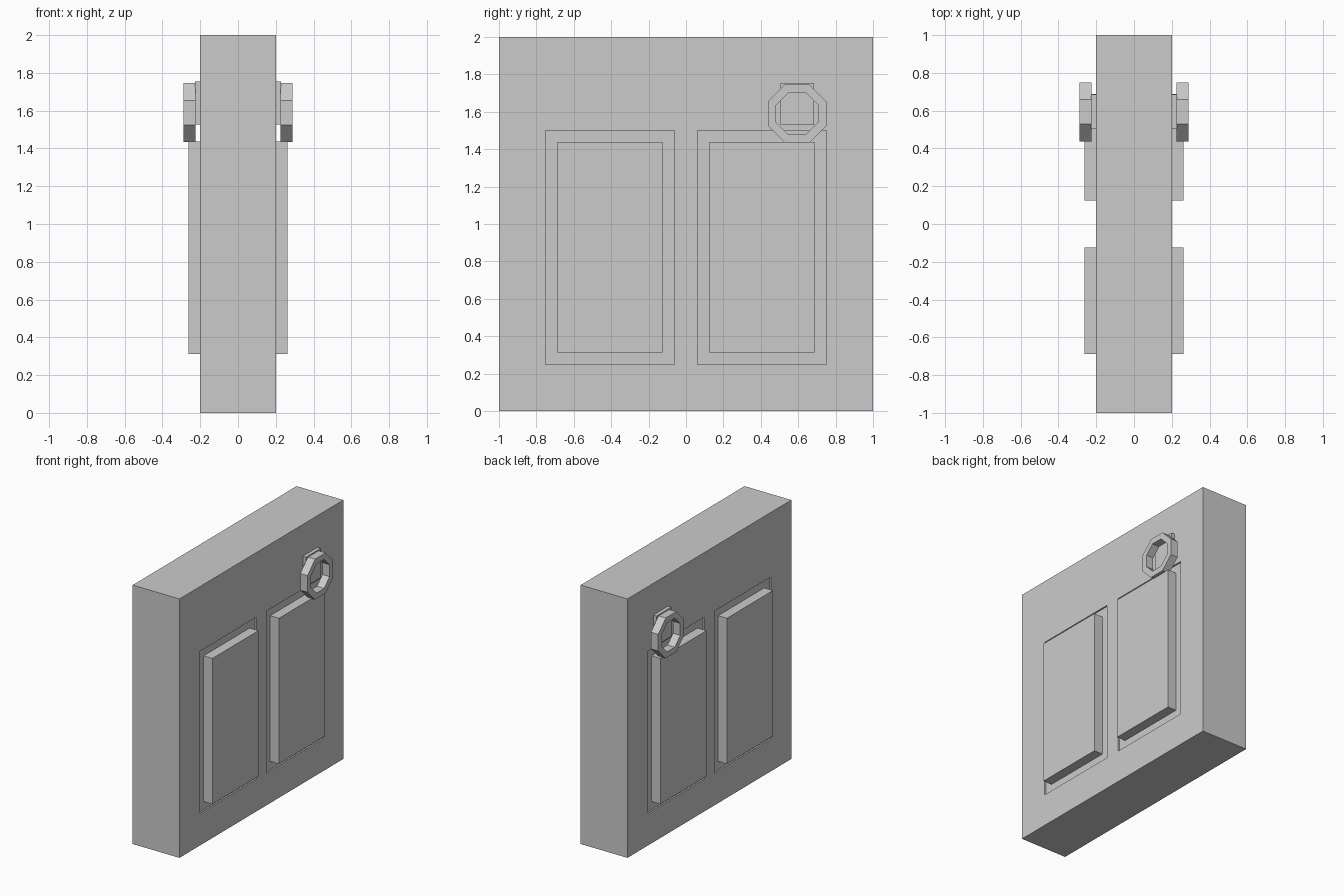
import bpy, bmesh, math
from mathutils import Vector

if "Cube" in bpy.data.objects:
    bpy.data.objects.remove(bpy.data.objects["Cube"])

HALF, FLOOR, RAISED = 0.2, 0.1875, 0.2625   # slab face, recess floor, panel face


def finish(name, bm):
    bmesh.ops.recalc_face_normals(bm, faces=bm.faces)
    mesh = bpy.data.meshes.new(name)
    bm.to_mesh(mesh)
    bm.free()
    obj = bpy.data.objects.new(name, mesh)
    bpy.context.collection.objects.link(obj)
    return obj


def box_bm(lo, hi):
    bm = bmesh.new()
    bmesh.ops.create_cube(bm, size=1)
    for v in bm.verts:
        v.co = [(a + b) / 2 + c * (b - a) for a, b, c in zip(lo, hi, v.co)]
    return bm


def mirrored(obj):
    # repeat the part on the other face of the slab
    obj.modifiers.new("mirror_x", 'MIRROR')
    return obj


# Door slab, with two shallow recesses on each face
bm = box_bm((-HALF, -1, 0), (HALF, 1, 2))
cuts = [((0, y, 0), (0, 1, 0)) for y in (-0.75, -0.0625, 0.0625, 0.75)]
cuts += [((0, 0, z), (0, 0, 1)) for z in (0.25, 1.5)]
for co, no in cuts:
    bmesh.ops.bisect_plane(bm, geom=bm.verts[:] + bm.edges[:] + bm.faces[:],
                           plane_co=co, plane_no=no)
recesses = []
for f in bm.faces:
    c = f.calc_center_median()
    if abs(f.normal.x) > 0.9 and 0.25 < c.z < 1.5 and 0.0625 < abs(c.y) < 0.75:
        recesses.append(f)
for f in bmesh.ops.extrude_discrete_faces(bm, faces=recesses)['faces']:
    for v in f.verts:
        v.co.x = math.copysign(FLOOR, v.co.x)
finish("door_slab", bm)

# Raised panels inside the recesses
for name, y0, y1 in (("front_panel", -0.6875, -0.125), ("rear_panel", 0.125, 0.6875)):
    mirrored(finish(name, box_bm((FLOOR, y0, 0.3125), (RAISED, y1, 1.4375))))

# Handle mounting plate
mirrored(finish("handle_mount", box_bm((HALF, 0.505, 1.528), (0.228, 0.685, 1.755))))

# Octagonal ring handle
bm = bmesh.new()
centre = Vector((0, 0.594, 1.59))
profile = [(0.226, 0.156), (0.288, 0.156), (0.288, 0.112), (0.226, 0.112)]
rings = []
for i in range(8):
    a = math.radians(22.5 + 45 * i)
    k = 1 / math.cos(math.radians(22.5))
    rings.append([bm.verts.new(centre + Vector((x, r * k * math.cos(a), r * k * math.sin(a))))
                  for x, r in profile])
for i in range(8):
    p, q = rings[i], rings[(i + 1) % 8]
    for j in range(4):
        n = (j + 1) % 4
        bm.faces.new((p[j], p[n], q[n], q[j]))
mirrored(finish("ring_handle", bm))
